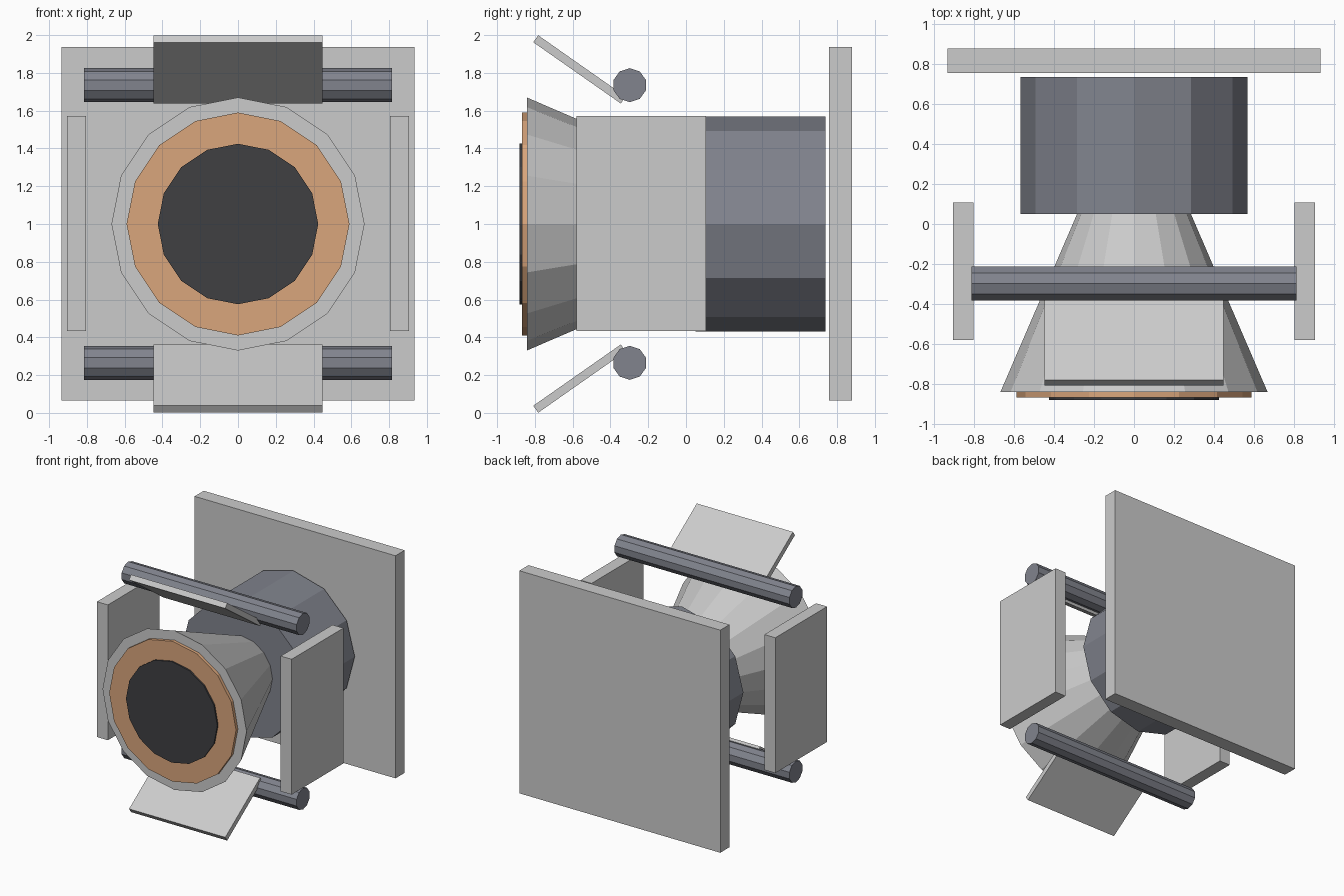
import bpy
from math import radians, pi
from mathutils import Matrix

if "Cube" in bpy.data.objects:
    bpy.data.objects.remove(bpy.data.objects["Cube"])


def material(name, rgb):
    m = bpy.data.materials.new(name)
    m.diffuse_color = (*rgb, 1)
    m.use_nodes = True
    m.node_tree.nodes["Principled BSDF"].inputs["Base Color"].default_value = m.diffuse_color
    return m


COPPER = material("copper", (0.70, 0.38, 0.20))
BLACK = material("black", (0.05, 0.05, 0.055))
STEEL = material("dark_steel", (0.22, 0.23, 0.27))


def finish(name, mat):
    ob = bpy.context.object
    ob.name = name
    if mat:
        ob.data.materials.append(mat)
    return ob


def box(name, center, size, tilt=0, mat=None):
    bpy.ops.mesh.primitive_cube_add(size=1)
    ob = finish(name, mat)
    ob.data.transform(Matrix.Translation(center) @ Matrix.Rotation(radians(tilt), 4, 'X')
                      @ Matrix.Diagonal((*size, 1)))
    return ob


def turned(name, sides, y0, y1, r0, r1, mat=None):
    """Frustum along y at z = 1, a vertex at the top; r0 at y0, r1 at y1."""
    bpy.ops.mesh.primitive_cone_add(vertices=sides, radius1=r1, radius2=r0, depth=y1 - y0)
    ob = finish(name, mat)
    ob.data.transform(Matrix.Translation((0, (y0 + y1) / 2, 1)) @ Matrix.Rotation(pi / 2, 4, 'X'))
    return ob


# Back plate and rear drum
box("back_plate", (0, 0.819, 1.002), (1.87, 0.122, 1.872))
turned("rear_drum", 12, 0.051, 0.738, 0.57, 0.57, STEEL)

# Flared horn with its layered front discs
turned("horn", 16, -0.843, 0.10, 0.67, 0.264)
turned("copper_ring", 16, -0.869, -0.80, 0.59, 0.59, COPPER)
turned("dark_lens", 16, -0.882, -0.82, 0.425, 0.425, BLACK)

# Side plates
for s, side in ((-1, "left"), (1, "right")):
    box(side + "_plate", (s * 0.855, -0.237, 1.002), (0.102, 0.688, 1.138))

# Hinge rods and tilted flaps, above and below
for s, side in ((1, "upper"), (-1, "lower")):
    bpy.ops.mesh.primitive_cylinder_add(vertices=10, radius=0.09, depth=1.628)
    rod = finish(side + "_rod", STEEL)
    rod.data.transform(Matrix.Translation((0, -0.298, 1 + s * 0.735))
                       @ Matrix.Rotation(pi / 2, 4, 'X') @ Matrix.Rotation(pi / 2, 4, 'Y'))
    box(side + "_flap", (0, -0.564, 1 + s * 0.8185), (0.895, 0.565, 0.045), -s * 35)
